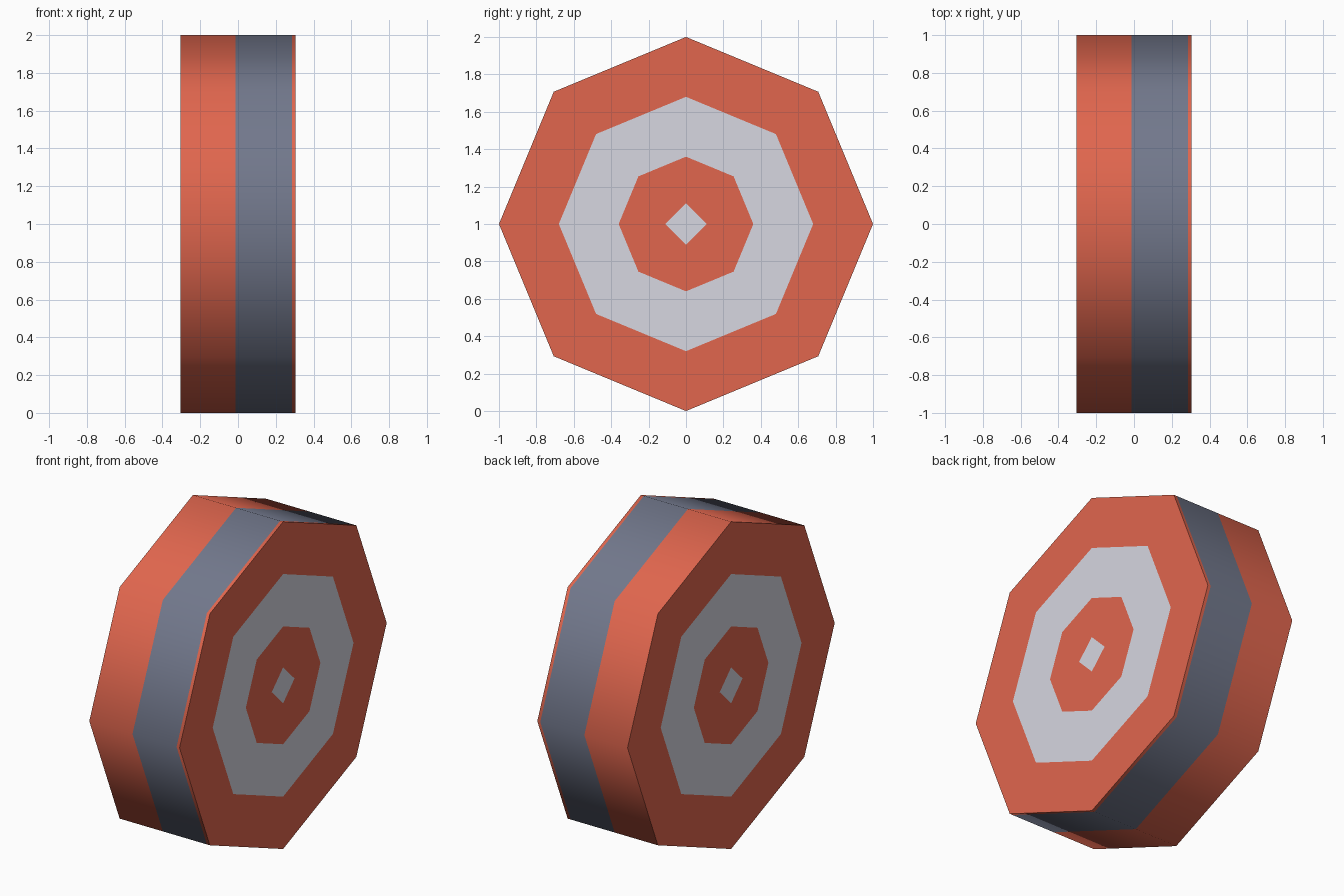
import bpy
import bmesh
import math

if "Cube" in bpy.data.objects:
    bpy.data.objects.remove(bpy.data.objects["Cube"])


def material(name, color):
    m = bpy.data.materials.new(name)
    m.diffuse_color = (*color, 1)
    m.use_nodes = True
    m.node_tree.nodes["Principled BSDF"].inputs["Base Color"].default_value = m.diffuse_color
    return m


RED, STEEL, PALE = 0, 1, 2
mats = [material("warm_red", (0.75, 0.133, 0.076)),
        material("steel_grey", (0.168, 0.188, 0.262)),
        material("pale_grey", (0.68, 0.68, 0.75))]

SIDES = 8
HALF = 0.305
bm = bmesh.new()


def ring(x, radius, diamond=False):
    """Octagon of vertices facing x; diamond pulls in alternate corners."""
    verts = []
    for i in range(SIDES):
        r = radius * math.cos(math.pi / 4) if diamond and i % 2 else radius
        a = math.tau * i / SIDES
        verts.append(bm.verts.new((x, r * math.cos(a), 1 + r * math.sin(a))))
    return verts


def bridge(a, b, mat, smooth=False):
    for i in range(SIDES):
        j = (i + 1) % SIDES
        f = bm.faces.new((a[i], a[j], b[j], b[i]))
        f.material_index = mat
        f.smooth = smooth


# Rim bands around the edge
rims = [ring(x, 1) for x in (-HALF, -0.013, 0.285, HALF)]
for k, mat in enumerate((RED, STEEL, RED)):
    bridge(rims[k], rims[k + 1], mat, True)

# Target rings on both flat faces
for outer, x in ((rims[0], -HALF), (rims[-1], HALF)):
    prev = outer
    for radius, mat in ((0.68, RED), (0.36, PALE), (0.11, RED)):
        nxt = ring(x, radius, radius < 0.2)
        bridge(prev, nxt, mat)
        prev = nxt
    bm.faces.new(prev).material_index = PALE

bmesh.ops.recalc_face_normals(bm, faces=bm.faces[:])
mesh = bpy.data.meshes.new("target_wheel")
bm.to_mesh(mesh)
bm.free()
for m in mats:
    mesh.materials.append(m)
wheel = bpy.data.objects.new("target_wheel", mesh)
bpy.context.collection.objects.link(wheel)

# Smooth rim, crisp edge where it meets the flat faces
bpy.context.view_layer.objects.active = wheel
wheel.select_set(True)
bpy.ops.object.shade_smooth_by_angle(angle=math.radians(60))
